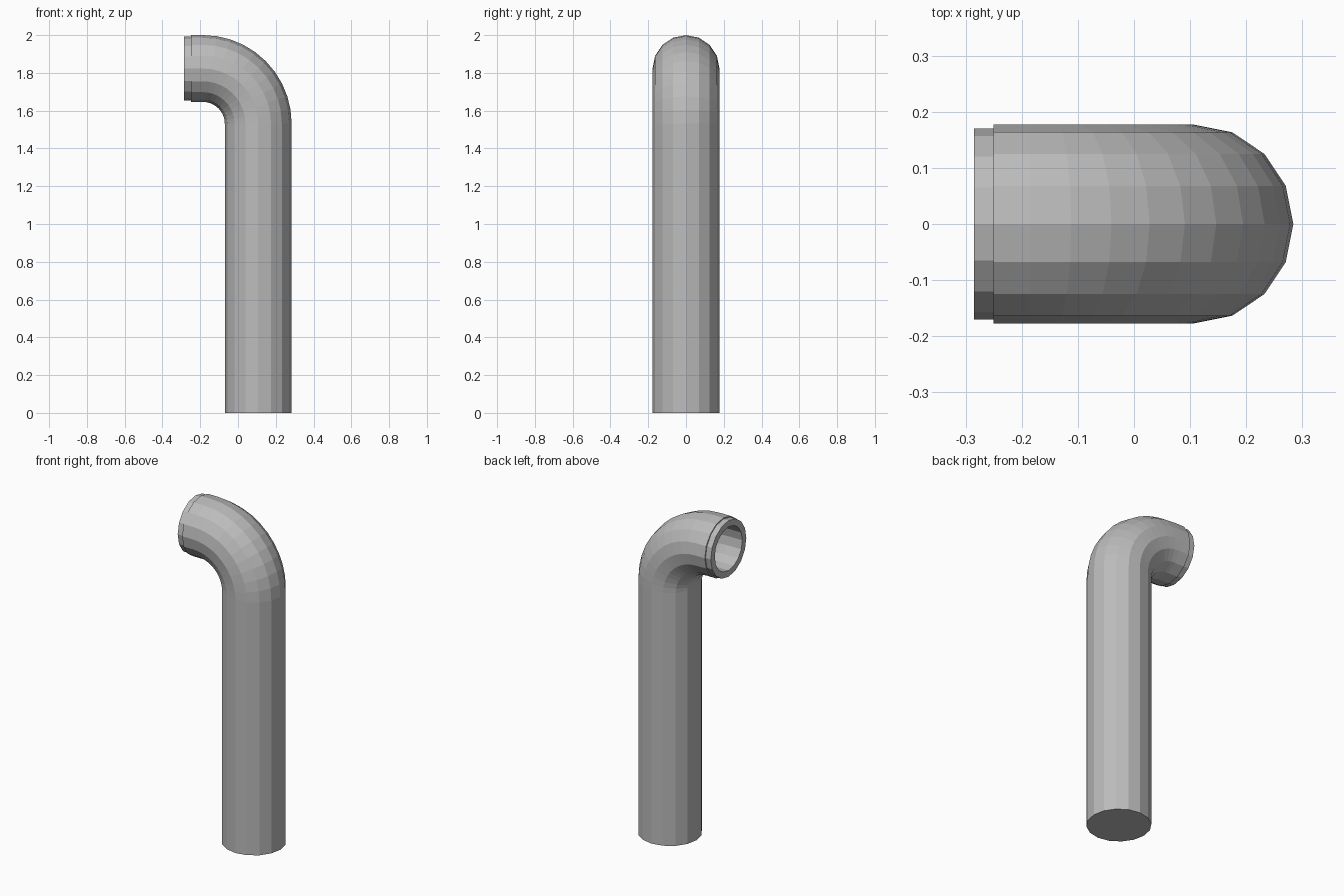
import bpy, bmesh, math
from mathutils import Vector

if "Cube" in bpy.data.objects:
    bpy.data.objects.remove(bpy.data.objects["Cube"])

SIDES = 16
R = 0.177                      # pipe radius
CX, CZ = 0.107, 1.823          # column axis x, mouth axis z
BEND = 0.292                   # bend radius of the centre line
BX, BZ = CX - BEND, CZ - BEND  # bend centre

mat = bpy.data.materials.new("pipe grey")
mat.diffuse_color = (0.5, 0.5, 0.5, 1)
mat.use_nodes = True
mat.node_tree.nodes["Principled BSDF"].inputs["Base Color"].default_value = mat.diffuse_color


def tube(name, stations, cap_start=False, cap_end=False):
    """Flat-shaded tube; each station is (centre x, centre z, angle, radius)."""
    bm = bmesh.new()
    rings = []
    for x, z, a, r in stations:
        out = Vector((math.cos(a), 0, math.sin(a)))
        ring = []
        for i in range(SIDES):
            t = 2 * math.pi * i / SIDES
            p = Vector((x, 0, z)) + out * (r * math.cos(t)) + Vector((0, r * math.sin(t), 0))
            ring.append(bm.verts.new(p))
        rings.append(ring)
    for a, b in zip(rings, rings[1:]):
        for i in range(SIDES):
            j = (i + 1) % SIDES
            bm.faces.new((a[i], a[j], b[j], b[i]))
    if cap_start:
        bm.faces.new(rings[0][::-1])
    if cap_end:
        bm.faces.new(rings[-1])
    me = bpy.data.meshes.new(name)
    bm.to_mesh(me)
    bm.free()
    me.materials.append(mat)
    ob = bpy.data.objects.new(name, me)
    bpy.context.collection.objects.link(ob)
    return ob


def arc(r, steps=10):
    """Stations along the quarter bend, from the column to the mouth."""
    angles = [math.pi / 2 * i / steps for i in range(steps + 1)]
    return [(BX + BEND * math.cos(a), BZ + BEND * math.sin(a), a, r) for a in angles]


UP = math.pi / 2
HOLE = 0.132

# straight upright pipe, closed at both ends
tube("column", [(CX, 0, 0, R), (CX, BZ, 0, R)], True, True)

# elbow, stepped lip, mouth rim and hollow inside
outside = arc(R) + [(-0.25, CZ, UP, R), (-0.25, CZ, UP, 0.17), (-0.285, CZ, UP, 0.17)]
inside = [(-0.285, CZ, UP, HOLE)] + arc(HOLE)[::-1]
tube("elbow", outside + inside, False, True)
